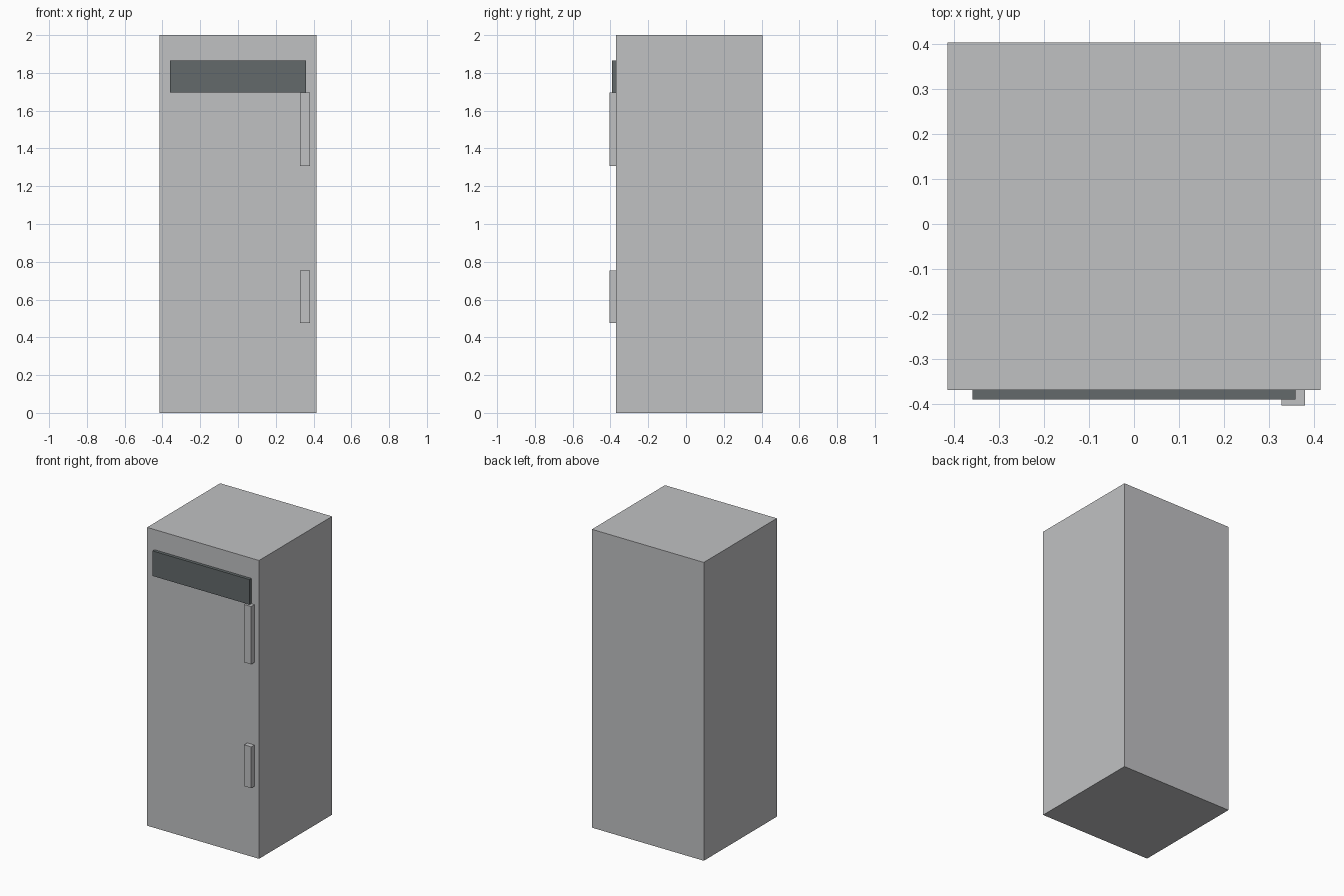
import bpy

cube = bpy.data.objects.get("Cube")
if cube:
    bpy.data.objects.remove(cube, do_unlink=True)


def make_material(name, rgb):
    mat = bpy.data.materials.new(name)
    mat.use_nodes = True
    colour = (*rgb, 1.0)
    mat.diffuse_color = colour
    mat.node_tree.nodes["Principled BSDF"].inputs["Base Color"].default_value = colour
    return mat


def box(name, x, y, z, mat):
    """Add a box spanning the given (low, high) range on each axis."""
    spans = (x, y, z)
    bpy.ops.mesh.primitive_cube_add(size=1, location=[(a + b) / 2 for a, b in spans])
    obj = bpy.context.object
    obj.name = name
    obj.scale = [b - a for a, b in spans]
    bpy.ops.object.transform_apply(location=False, rotation=False, scale=True)
    obj.data.materials.append(mat)
    return obj


light_grey = make_material("light grey", (0.53, 0.535, 0.545))
dark_grey = make_material("dark slate grey", (0.125, 0.144, 0.148))

FRONT = -0.37

# Cabinet body
box("cabinet_body", (-0.415, 0.415), (FRONT, 0.404), (0, 2), light_grey)

# Dark control panel across the top of the front
box("control_panel", (-0.36, 0.36), (-0.391, FRONT), (1.697, 1.865), dark_grey)

# Door handles on the model's left edge
for name, z in (("upper_handle", (1.307, 1.695)), ("lower_handle", (0.477, 0.754))):
    box(name, (0.328, 0.381), (-0.404, FRONT), z, light_grey)
